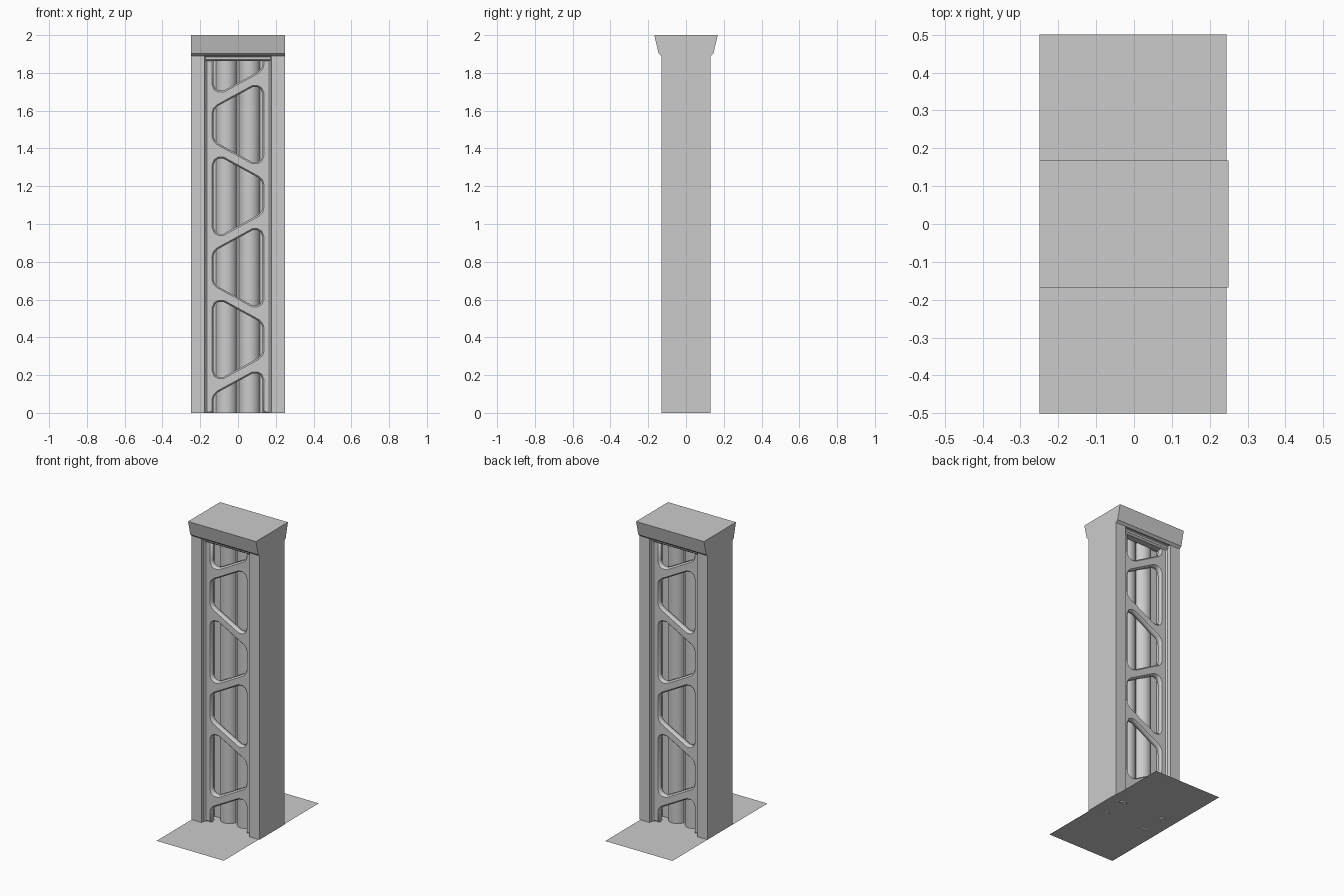
import bpy, bmesh, math

if "Cube" in bpy.data.objects:
    bpy.data.objects.remove(bpy.data.objects["Cube"])


def prism(name, pts, lo, hi, axis):
    """Extrude a closed profile: (x,y) along z, or (y,z) along x."""
    bm = bmesh.new()
    put = (lambda p, t: (p[0], p[1], t)) if axis == 'z' else (lambda p, t: (t, p[0], p[1]))
    face = bm.faces.new([bm.verts.new(put(p, lo)) for p in pts])
    new = bmesh.ops.extrude_face_region(bm, geom=[face])['geom']
    d = put((0, 0), hi - lo)
    bmesh.ops.translate(bm, vec=d, verts=[v for v in new if isinstance(v, bmesh.types.BMVert)])
    bmesh.ops.recalc_face_normals(bm, faces=bm.faces)
    me = bpy.data.meshes.new(name)
    bm.to_mesh(me)
    bm.free()
    ob = bpy.data.objects.new(name, me)
    bpy.context.collection.objects.link(ob)
    return ob


def box(name, x, y0, y1, z0, z1):
    return prism(name, [(-x, y0), (x, y0), (x, y1), (-x, y1)], z0, z1, 'z')


# Ground sheet
bpy.ops.mesh.primitive_plane_add(size=1, location=(-0.0025, 0, 0))
ground = bpy.context.object
ground.name = "ground_sheet"
ground.scale = (0.495, 1, 1)

# Side posts with chamfered inner lips
for s, side in ((-1, "left"), (1, "right")):
    pts = [(.25, -.13), (.25, .13), (.177, .13), (.174, .108), (.165, .10),
           (.165, -.10), (.174, -.108), (.177, -.13)]
    prism(side + "_post", [(s * x, y) for x, y in pts], 0, 1.9, 'z')

# Flared cap
prism("cap", [(-.13, 1.89), (.13, 1.89), (.145, 1.903), (.168, 2), (-.168, 2), (-.145, 1.903)],
      -.25, .25, 'x')

# Core wall and vertical pipes
box("core_wall", .17, -.012, .012, 0, 1.9)
for s, side in ((-1, "left"), (1, "right")):
    bpy.ops.mesh.primitive_cylinder_add(vertices=32, radius=.057, depth=1.9,
                                        location=(s * .061, 0, .95))
    bpy.context.object.name = side + "_pipe"
    bpy.ops.object.shade_smooth_by_angle()

# Zigzag lattice: alternating tapered openings
B = .008
HALF = [(.138, .165), (.126, .195), (.105, .207), (.075, .207),
        (-.112, .105), (-.131, .085), (-.138, .06)]


def opening(k):
    s, c = (1 if k % 2 == 0 else -1), .01 + .379 * k
    top = [(s * x, c + z) for x, z in HALF]
    bottom = [(s * x, c - z) for x, z in reversed(HALF)]
    return top, bottom


def lattice(name, turn):
    cu = bpy.data.curves.new(name, 'CURVE')
    cu.dimensions, cu.fill_mode = '2D', 'BOTH'
    cu.extrude, cu.bevel_depth, cu.bevel_resolution = .012, B, 0
    low = sorted(opening(0)[0])
    high = sorted(opening(5)[1], reverse=True)
    outline = ([(-.17, B), (-.138, B)] + low + [(.138, B), (.17, B), (.17, 1.88), (.138, 1.88)]
               + high + [(-.138, 1.88), (-.17, 1.88)])
    for loop in [outline] + [sum(opening(k), []) for k in range(1, 5)]:
        sp = cu.splines.new('POLY')
        sp.points.add(len(loop) - 1)
        for p, (x, z) in zip(sp.points, loop):
            # mirror the back panel so it matches when seen from behind
            p.co = (x, z, 0, 1)
        sp.use_cyclic_u = True
    ob = bpy.data.objects.new(name, cu)
    bpy.context.collection.objects.link(ob)
    ob.rotation_euler = (math.pi / 2, 0, turn)
    ob.location.y = -.08 if turn == 0 else .08
    bpy.ops.object.select_all(action='DESELECT')
    ob.select_set(True)
    bpy.context.view_layer.objects.active = ob
    bpy.ops.object.convert(target='MESH')


lattice("front_lattice", 0)
lattice("back_lattice", math.pi)

# Header bars under the cap
for s, side in ((-1, "front"), (1, "back")):
    prism(side + "_header", [(s * .06, 1.862), (s * .10, 1.862), (s * .112, 1.872),
                             (s * .112, 1.885), (s * .125, 1.895), (s * .06, 1.895)],
          -.172, .172, 'x')
